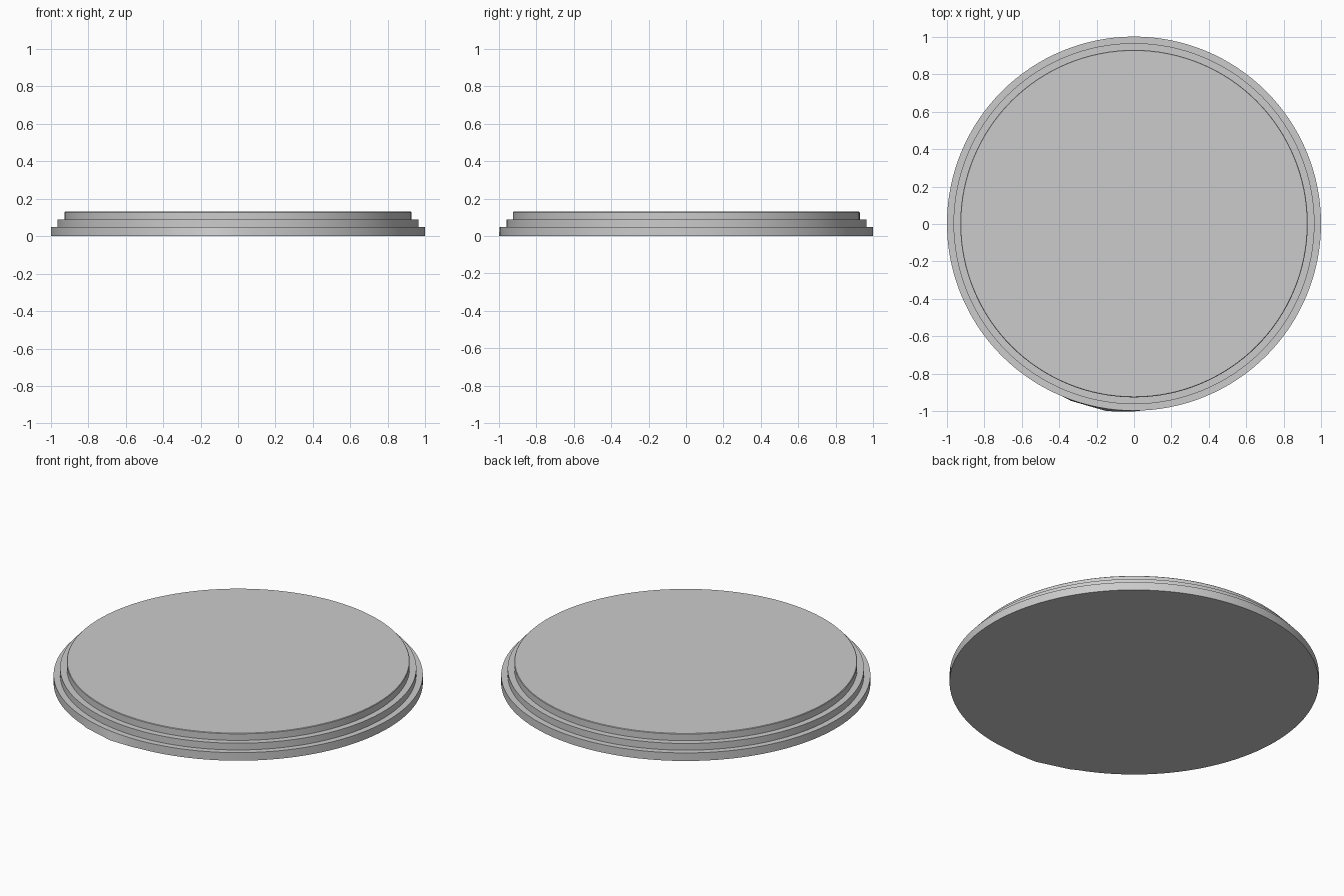
import bpy, bmesh
from math import cos, sin, pi, radians

if "Cube" in bpy.data.objects:
    bpy.data.objects.remove(bpy.data.objects["Cube"])

N = 128
# stepped half-profile: radius, height
PROFILE = [(0.998, 0), (0.998, 0.048), (0.963, 0.048), (0.963, 0.088),
           (0.927, 0.088), (0.927, 0.127), (0.924, 0.13)]
CY = 0.002

bm = bmesh.new()
rings = []
for r, z in PROFILE:
    rings.append([bm.verts.new((r * cos(2 * pi * i / N), CY + r * sin(2 * pi * i / N), z))
                  for i in range(N)])
for a, b in zip(rings, rings[1:]):
    for i in range(N):
        j = (i + 1) % N
        bm.faces.new((a[i], a[j], b[j], b[i]))
bm.faces.new(rings[-1])
bm.faces.new(rings[0][::-1])

# slight bulge in the bottom rim at the front
for v in rings[0]:
    if -0.36 < v.co.x < 0.0 and v.co.y < 0:
        chord = -0.937 - 0.063 * (v.co.x + 0.36) / 0.22
        v.co.y = min(v.co.y, max(-1.0, chord))

mesh = bpy.data.meshes.new("stepped_base")
bm.to_mesh(mesh)
bm.free()
obj = bpy.data.objects.new("stepped_base", mesh)
bpy.context.collection.objects.link(obj)
bpy.context.view_layer.objects.active = obj
obj.select_set(True)
bpy.ops.object.shade_smooth_by_angle(angle=radians(30))
